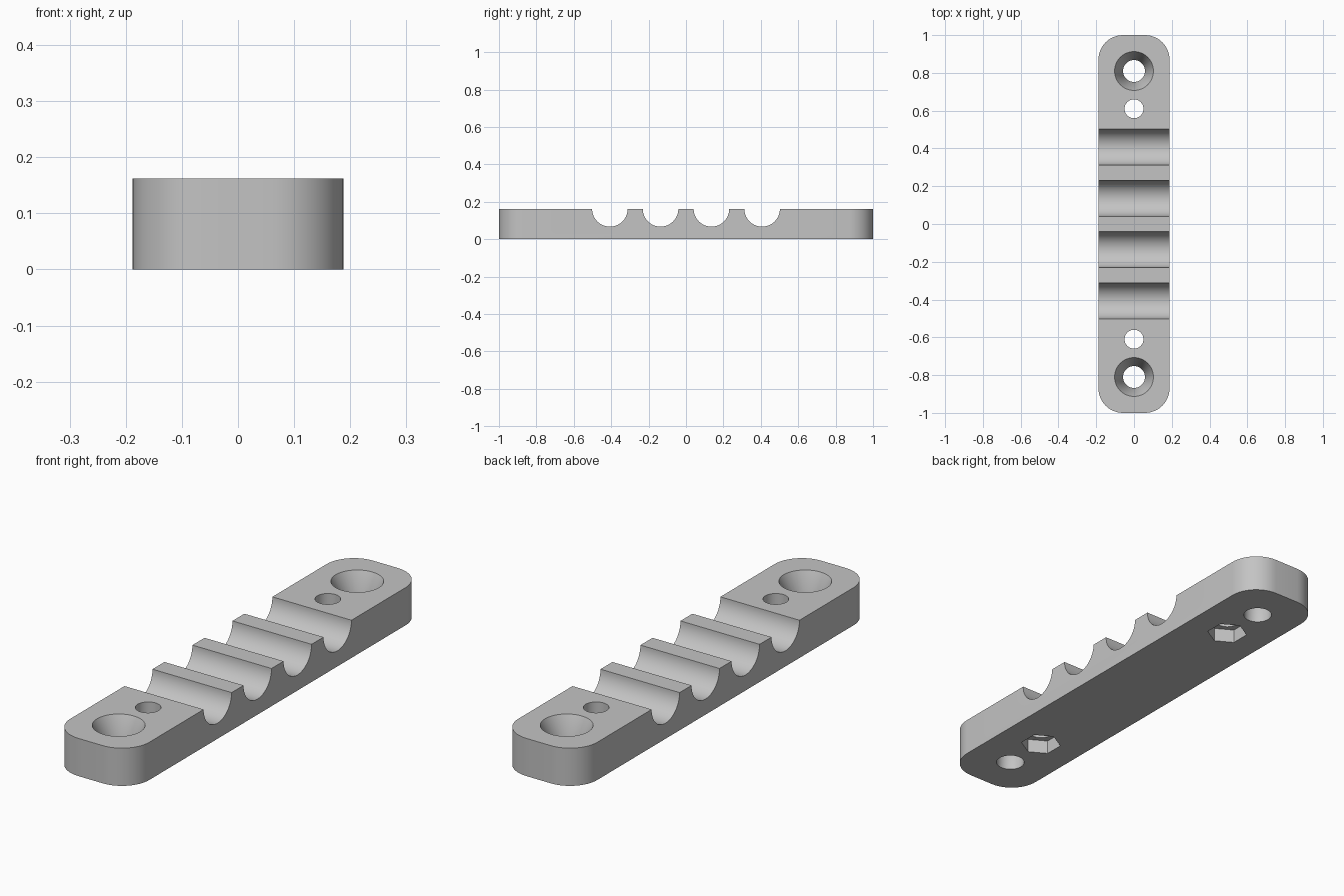
import bpy, bmesh, math
from mathutils import Matrix

cube = bpy.data.objects.get("Cube")
if cube:
    bpy.data.objects.remove(cube, do_unlink=True)

WIDTH, LENGTH, HEIGHT = 0.376, 2.0, 0.162

grey = bpy.data.materials.new("plain grey")
grey.use_nodes = True
colour = (0.55, 0.55, 0.55, 1)
grey.diffuse_color = colour
grey.node_tree.nodes["Principled BSDF"].inputs["Base Color"].default_value = colour


def make_object(name, bm):
    mesh = bpy.data.meshes.new(name)
    bmesh.ops.recalc_face_normals(bm, faces=bm.faces)
    bm.to_mesh(mesh)
    bm.free()
    mesh.materials.append(grey)
    obj = bpy.data.objects.new(name, mesh)
    bpy.context.collection.objects.link(obj)
    return obj


def cut(body, name, r_low, r_high, low, high, y, sides=48, sideways=False):
    """Cut a cone or cylinder from the body, upright or lying along x."""
    bm = bmesh.new()
    bmesh.ops.create_cone(bm, cap_ends=True, segments=sides, radius1=r_low,
                          radius2=r_high, depth=high - low)
    if sideways:
        bmesh.ops.rotate(bm, verts=bm.verts, matrix=Matrix.Rotation(math.pi / 2, 3, "Y"))
        bmesh.ops.translate(bm, verts=bm.verts, vec=(0, y, HEIGHT))
    else:
        bmesh.ops.translate(bm, verts=bm.verts, vec=(0, y, (low + high) / 2))
    cutter = make_object(name, bm)
    cutter.hide_render = True
    mod = body.modifiers.new(name, "BOOLEAN")
    mod.operation, mod.solver, mod.object = "DIFFERENCE", "EXACT", cutter
    bpy.context.view_layer.objects.active = body
    bpy.ops.object.modifier_apply(modifier=mod.name)
    bpy.data.objects.remove(cutter, do_unlink=True)


# Bar with rounded upright corners
bm = bmesh.new()
bmesh.ops.create_cube(bm, size=1)
bmesh.ops.scale(bm, verts=bm.verts, vec=(WIDTH, LENGTH, HEIGHT))
bmesh.ops.translate(bm, verts=bm.verts, vec=(0, 0, HEIGHT / 2))
uprights = [e for e in bm.edges if abs(e.verts[0].co.z - e.verts[1].co.z) > 0.1]
bmesh.ops.bevel(bm, geom=uprights, offset=0.13, segments=12, profile=0.5, affect="EDGES")
bar = make_object("clamp_bar", bm)

# Half-round grooves across the bar
for y in (-0.407, -0.136, 0.136, 0.407):
    cut(bar, "groove_cutter", 0.095, 0.095, -0.3, 0.3, y, 64, True)

# Countersunk screw holes, bolt holes and hexagonal nut pockets
SINK = 0.1
slope = (0.103 - 0.058) / SINK
for side in (-1, 1):
    cut(bar, "screw_hole_cutter", 0.058, 0.058, -0.1, 0.3, side * 0.81)
    cut(bar, "countersink_cutter", 0.058, 0.103 + slope * 0.05,
        HEIGHT - SINK, HEIGHT + 0.05, side * 0.81)
    cut(bar, "bolt_hole_cutter", 0.05, 0.05, -0.1, 0.3, side * 0.61)
    cut(bar, "nut_pocket_cutter", 0.083, 0.083, -0.1, 0.06, side * 0.61, 6)

# Smooth curves, crisp edges
bpy.ops.object.select_all(action="DESELECT")
bar.select_set(True)
bpy.context.view_layer.objects.active = bar
bpy.ops.object.shade_smooth_by_angle(angle=math.radians(30))
